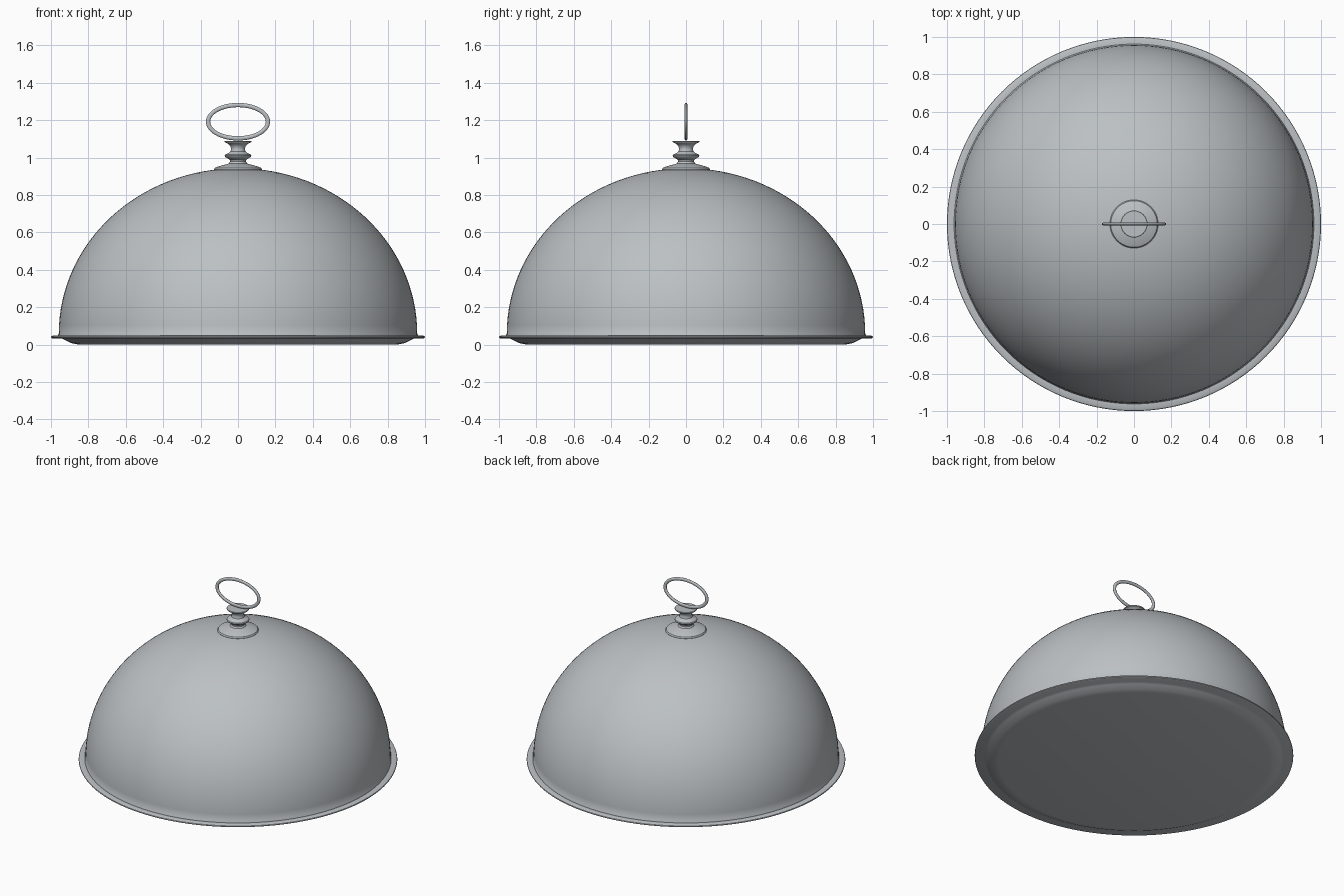
import bpy, bmesh, math

if "Cube" in bpy.data.objects:
    bpy.data.objects.remove(bpy.data.objects["Cube"])

metal = bpy.data.materials.new("brushed_steel")
metal.diffuse_color = (0.50, 0.53, 0.55, 1)
metal.use_nodes = True
metal.node_tree.nodes["Principled BSDF"].inputs["Base Color"].default_value = metal.diffuse_color


def finish(name, bm, angle=35):
    """Turn a bmesh into a smooth shaded object."""
    bmesh.ops.remove_doubles(bm, verts=bm.verts, dist=1e-5)
    bmesh.ops.recalc_face_normals(bm, faces=bm.faces)
    mesh = bpy.data.meshes.new(name)
    bm.to_mesh(mesh)
    bm.free()
    mesh.materials.append(metal)
    obj = bpy.data.objects.new(name, mesh)
    bpy.context.collection.objects.link(obj)
    bpy.ops.object.select_all(action='DESELECT')
    obj.select_set(True)
    bpy.context.view_layer.objects.active = obj
    bpy.ops.object.shade_smooth_by_angle(angle=math.radians(angle))
    return obj


def lathe(name, profile, steps, closed=False):
    """Spin an (r, z) profile around the z axis."""
    bm = bmesh.new()
    verts = [bm.verts.new((r, 0, z)) for r, z in profile]
    pairs = list(zip(verts, verts[1:]))
    if closed:
        pairs.append((verts[-1], verts[0]))
    edges = [bm.edges.new(p) for p in pairs]
    bmesh.ops.spin(bm, geom=verts + edges, cent=(0, 0, 0), axis=(0, 0, 1),
                   angle=math.tau, steps=steps, use_merge=True)
    return finish(name, bm)


# Shallow tray with a raised, rounded rim
lathe("tray", [(0, 0), (0.85, 0), (0.89, 0.008), (0.925, 0.025), (0.94, 0.032),
               (0.99, 0.032), (0.998, 0.036), (1.0, 0.040), (0.998, 0.044),
               (0.99, 0.048), (0.935, 0.048), (0.915, 0.038), (0.885, 0.02),
               (0.85, 0.012), (0, 0.012)], 128)

# Hollow dome cover: outer skin, then inner skin back down
N = 32
arc = [math.pi / 2 * i / N for i in range(N + 1)]
outer = [(0.958 * math.cos(a), 0.06 + 0.883 * math.sin(a)) for a in arc]
inner = [(0.945 * math.cos(a), 0.06 + 0.870 * math.sin(a)) for a in reversed(arc)]
lathe("dome_cover", [(0.962, 0.046), (0.962, 0.054)] + outer + inner
      + [(0.945, 0.046)], 128, closed=True)

# Turned finial on top of the dome
lathe("finial", [(0, 0.93), (0.127, 0.93), (0.129, 0.937), (0.124, 0.945),
                 (0.105, 0.953), (0.075, 0.961), (0.050, 0.968), (0.043, 0.978),
                 (0.044, 0.988), (0.055, 0.995), (0.069, 1.004), (0.072, 1.010),
                 (0.069, 1.016), (0.052, 1.024), (0.041, 1.032), (0.037, 1.045),
                 (0.040, 1.060), (0.050, 1.072), (0.070, 1.082), (0.072, 1.086),
                 (0.070, 1.090), (0, 1.090)], 48)

# Oval ring handle, flattened front to back
bm = bmesh.new()
SEG, SIDES = 64, 12
rings = []
for i in range(SEG):
    t = math.tau * i / SEG
    ring = []
    for j in range(SIDES):
        p = math.tau * j / SIDES
        off = 0.0115 * math.cos(p)
        ring.append(bm.verts.new(((0.160 + off) * math.cos(t),
                                  0.008 * math.sin(p),
                                  1.192 + (0.089 + off) * math.sin(t))))
    rings.append(ring)
for i in range(SEG):
    a, b = rings[i], rings[(i + 1) % SEG]
    for j in range(SIDES):
        k = (j + 1) % SIDES
        bm.faces.new((a[j], b[j], b[k], a[k]))
finish("ring_handle", bm)
